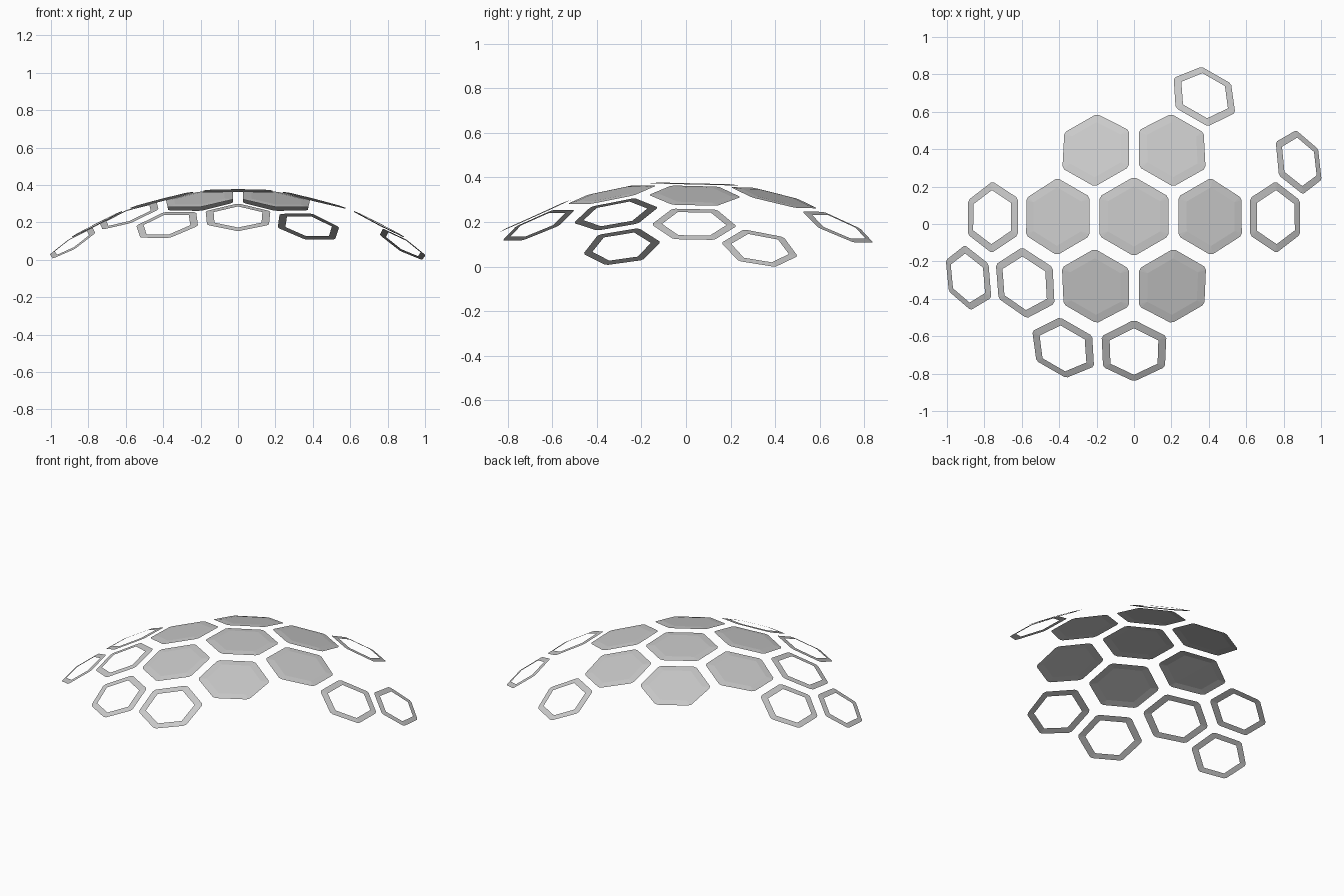
import bpy, math

if "Cube" in bpy.data.objects:
    bpy.data.objects.remove(bpy.data.objects["Cube"])

R = 1.722           # dome sphere radius
Z_STRETCH = 1.045   # dome is slightly taller than the sphere
HEX = 0.1245        # tile radius on the flat lattice
COL = 0.2475        # column spacing on the lattice
HOLE = 0.755        # inner outline relative to the outer one
CUT = 0.06          # small clipped corners of the outer outline


def row_v(k):
    return 0.024 + 0.222 * k - 0.004 * k * k


def on_dome(p):
    u, v = p
    n = math.sqrt(1 + u * u + v * v)
    return (R * u / n, R * v / n, R / n * Z_STRETCH)


def hexagon(u, v, r):
    angles = [math.radians(90 + 60 * i) for i in range(6)]
    return [(u + r * math.cos(a), v + r * math.sin(a)) for a in angles]


def clipped(points):
    # Two points per corner, moved along the neighbouring edges
    out = []
    for i, p in enumerate(points):
        for q in (points[i - 1], points[(i + 1) % 6]):
            out.append(tuple(a + (b - a) * CUT for a, b in zip(p, q)))
    return out


# Tile positions: (column, row)
solid = [(0, 0), (-1, 0), (1, 0), (-.5, 1), (.5, 1), (-.5, -1), (.5, -1)]
frames = [(-2, 0), (2, 0), (-1.5, -1), (-2.5, -1), (-1, -2), (0, -2), (1, 2), (2.5, .96)]

tiles = []
for name, places in (("solid_tile", solid), ("frame_tile", frames)):
    for c, k in places:
        u, v = c * COL, row_v(k)
        outline = clipped(hexagon(u, v, HEX)) + hexagon(u, v, HEX * HOLE)
        verts = [on_dome(p) for p in outline]
        # Hexagonal rim: a straight bar per side and a small corner triangle
        faces = []
        for i in range(6):
            j = (i + 1) % 6
            faces += [(2 * i + 1, 2 * j, 12 + j, 12 + i), (2 * i, 2 * i + 1, 12 + i)]
        # Centre panel folded along its vertical diagonal
        if name == "solid_tile":
            faces += [(12, 13, 14, 15), (12, 15, 16, 17)]
        tiles.append((name, verts, faces))

# Rest the lowest corner on the ground
low = min(p[2] for t in tiles for p in t[1])
for name, verts, faces in tiles:
    mesh = bpy.data.meshes.new(name)
    mesh.from_pydata([(x, y, z - low) for x, y, z in verts], [], faces)
    mesh.update()
    bpy.context.collection.objects.link(bpy.data.objects.new(name, mesh))
